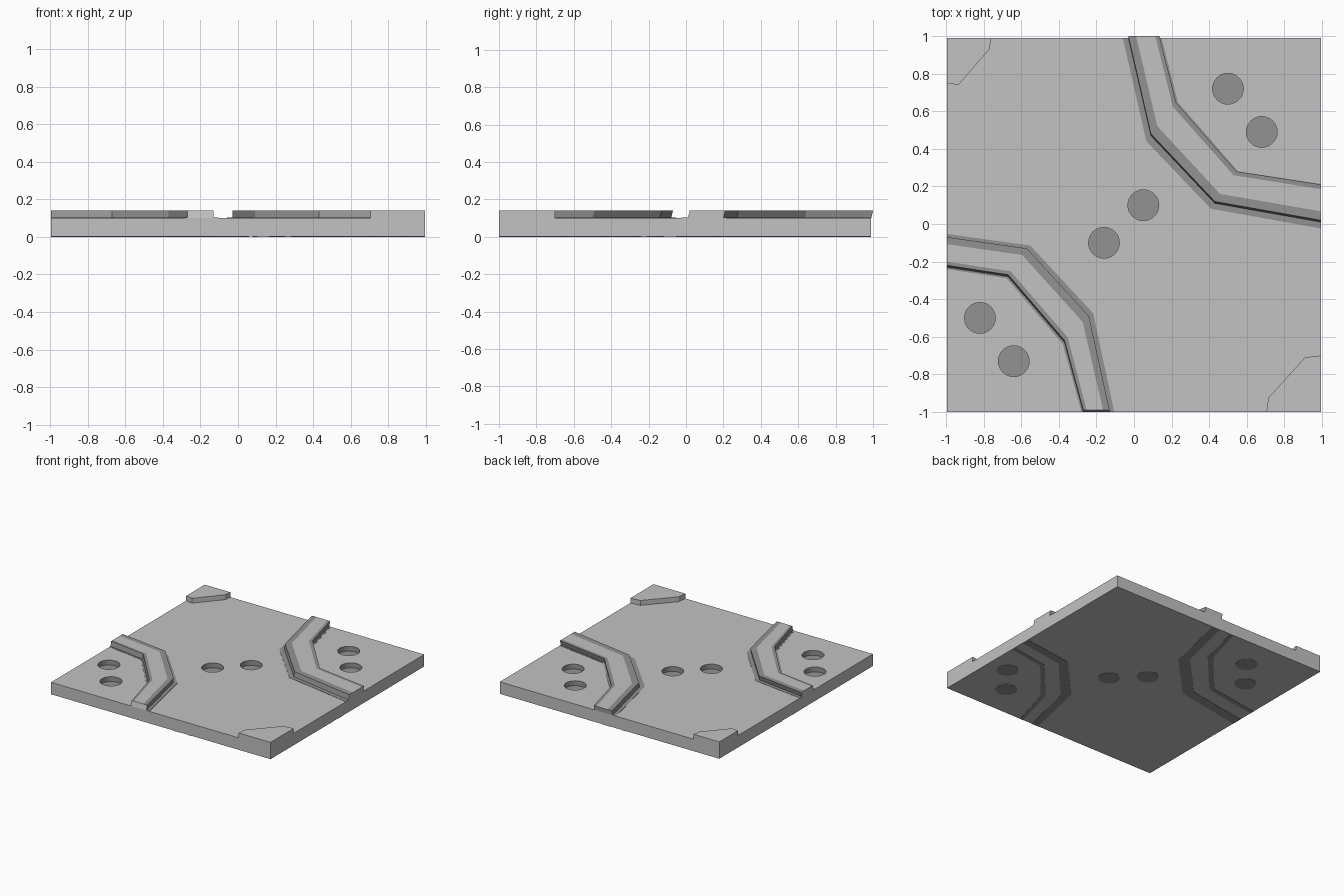
import bpy, bmesh, math
from mathutils import Vector

if "Cube" in bpy.data.objects:
    bpy.data.objects.remove(bpy.data.objects["Cube"])


def make_mat(name, v):
    m = bpy.data.materials.new(name)
    m.diffuse_color = (v, v, v, 1)
    m.use_nodes = True
    m.node_tree.nodes["Principled BSDF"].inputs["Base Color"].default_value = m.diffuse_color
    return m


LIGHT = make_mat("light grey", 0.54)
DARK = make_mat("dark grey", 0.29)
W, Y0, Y1 = 0.995, -1.0, 0.99
BASE, TOP, SHEAR = 0.10, 0.14, 0.01


def finish(name, bm, mats):
    bmesh.ops.recalc_face_normals(bm, faces=bm.faces)
    me = bpy.data.meshes.new(name)
    bm.to_mesh(me)
    bm.free()
    for m in mats:
        me.materials.append(m)
    ob = bpy.data.objects.new(name, me)
    bpy.context.collection.objects.link(ob)
    return ob


def prism(name, pts, z0, z1, mat):
    bm = bmesh.new()
    lo = [bm.verts.new((x, y, z0)) for x, y in pts]
    hi = [bm.verts.new((x, y, z1)) for x, y in pts]
    bm.faces.new(lo)
    bm.faces.new(hi)
    n = len(pts)
    for i in range(n):
        j = (i + 1) % n
        bm.faces.new((lo[i], lo[j], hi[j], hi[i]))
    return finish(name, bm, [mat])


def between(a, b, t):
    return [tuple(Vector(p).lerp(Vector(q), t)) if 0 <= t <= 1
            else tuple(Vector(p) + (Vector(q) - Vector(p)) * t) for p, q in zip(a, b)]


def ridge(name, a, b):
    """Slightly leaning ridge with dark borders along its top."""
    bm = bmesh.new()
    cuts = [between(a, b, t) for t in (0, 0.25, 0.87, 1)]
    lo = [[bm.verts.new((x, y, BASE)) for x, y in c] for c in cuts]
    hi = [[bm.verts.new((x, y + SHEAR, TOP)) for x, y in c] for c in cuts]

    def quad(*v, dark=False):
        bm.faces.new(v).material_index = int(dark)
    n = len(a)
    for i in range(n - 1):
        for k in range(3):
            quad(hi[k][i], hi[k][i+1], hi[k+1][i+1], hi[k+1][i], dark=k != 1)
            quad(lo[k][i], lo[k][i+1], lo[k+1][i+1], lo[k+1][i])
        for k in (0, 3):
            quad(lo[k][i], lo[k][i+1], hi[k][i+1], hi[k][i], dark=True)
    for i in (0, n - 1):
        for k in range(3):
            quad(lo[k][i], lo[k+1][i], hi[k+1][i], hi[k][i])
    return finish(name, bm, [LIGHT, DARK])


def band(name, a, b, t0, t1, z0, z1, flip=1):
    """Thin painted stripe following a ridge."""
    pts = between(a, b, t0) + between(a, b, t1)[::-1]
    return prism(name, [(x * flip, y) for x, y in pts], z0, z1, DARK)


# Base plate with shallow round sockets
plate = prism("base_plate", [(-W, Y0), (W, Y0), (W, Y1), (-W, Y1)], 0.002, BASE, LIGHT)
plate.data.materials.append(DARK)
R, DEPTH = 0.082, 0.04
holes = [(0.50, 0.72), (0.68, 0.49), (0.05, 0.10),
         (-0.16, -0.10), (-0.82, -0.50), (-0.64, -0.73)]


def disc(x, y, r=R):
    return [(x + r * math.cos(i * math.tau / 32), y + r * math.sin(i * math.tau / 32))
            for i in range(32)]


for x, y in holes:
    cutter = prism("socket_cutter", disc(x, y), BASE - DEPTH, 0.2, LIGHT)
    mod = plate.modifiers.new("socket", 'BOOLEAN')
    mod.operation = 'DIFFERENCE'
    mod.solver = 'EXACT'
    mod.object = cutter
    bpy.context.view_layer.objects.active = plate
    bpy.ops.object.modifier_apply(modifier=mod.name)
    bpy.data.objects.remove(cutter)
    # mirrored dark spot on the underside
    prism("underside_spot", disc(-x, y), 0.0, 0.004, DARK)
for f in plate.data.polygons:
    c = f.center
    inside = abs(c.x) < 0.95 and abs(c.y) < 0.95
    f.material_index = int(inside and 0.02 < c.z < BASE - 0.005)

# Bent ridges: far edge line, near-corner edge line
ridges = {
    "back_right": ([(-0.03, 0.99), (0.09, 0.47), (0.43, 0.11), (W, 0.01)],
                   [(0.135, 0.99), (0.225, 0.635), (0.545, 0.27), (W, 0.20)]),
    "front_left": ([(-W, -0.08), (-0.57, -0.14), (-0.24, -0.50), (-0.13, -1.0)],
                   [(-W, -0.23), (-0.67, -0.28), (-0.37, -0.63), (-0.27, -1.0)]),
}
for key, (a, b) in ridges.items():
    ridge(key + "_ridge", a, b)
    band(key + "_outer_stripe", a, b, -0.18, 0, BASE - 0.001, BASE + 0.002)
    band(key + "_inner_stripe", a, b, 1, 1.07, BASE - 0.001, BASE + 0.002)
    # mirrored stripes on the underside
    band(key + "_underside_outer", a, b, -0.18, 0.25, 0, 0.004, -1)
    band(key + "_underside_inner", a, b, 0.87, 1.07, 0, 0.004, -1)

# Raised corner pieces
prism("back_left_corner", [(-W, Y1), (-0.76, Y1), (-0.77, 0.93), (-0.935, 0.74), (-W, 0.75)],
      BASE, TOP, LIGHT)
prism("front_right_corner", [(W, Y0), (0.705, Y0), (0.715, -0.925), (0.91, -0.71), (W, -0.70)],
      BASE, TOP, LIGHT)
